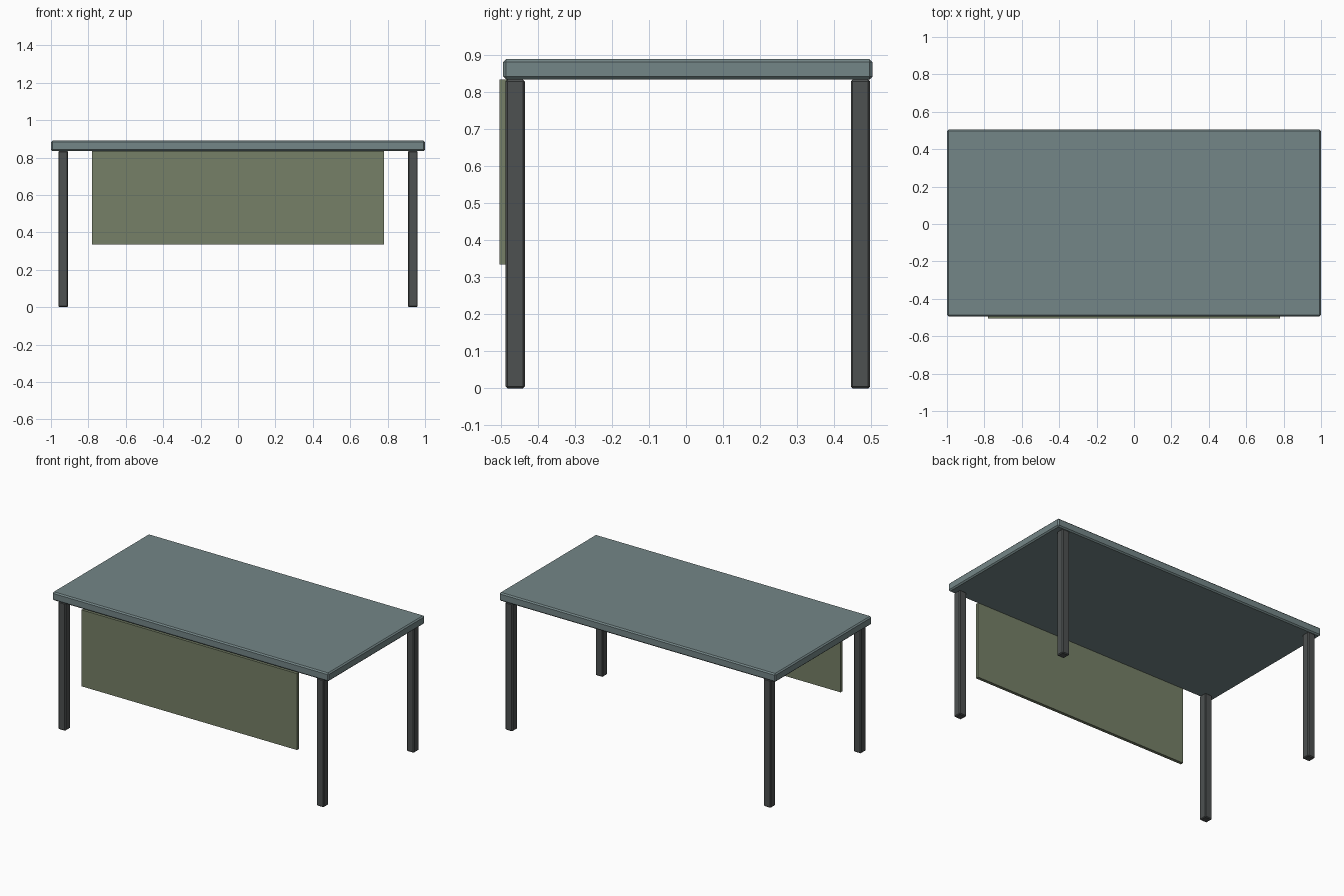
import bpy

default = bpy.data.objects.get("Cube")
if default:
    bpy.data.objects.remove(default, do_unlink=True)


def material(name, rgb):
    m = bpy.data.materials.new(name)
    m.use_nodes = True
    m.diffuse_color = (*rgb, 1)
    m.node_tree.nodes["Principled BSDF"].inputs["Base Color"].default_value = (*rgb, 1)
    return m


def box(name, centre, size, mat, chamfer=0):
    """Box with optional chamfered edges."""
    bpy.ops.mesh.primitive_cube_add(size=1, location=centre)
    ob = bpy.context.object
    ob.name = name
    ob.scale = size
    bpy.ops.object.transform_apply(location=False, rotation=False, scale=True)
    ob.data.materials.append(mat)
    if chamfer:
        mod = ob.modifiers.new("chamfer", "BEVEL")
        mod.width = chamfer
        mod.segments = 1
    return ob


blue_grey = material("blue grey laminate", (0.175, 0.24, 0.245))
olive = material("olive panel", (0.18, 0.215, 0.135))
charcoal = material("charcoal metal", (0.075, 0.082, 0.082))

MID_Y = 0.005    # the front panel stands proud, so the table sits slightly back
LEG_TOP = 0.835

# Tabletop slab
box("tabletop", (0, MID_Y, 0.8625), (2, 0.998, 0.055), blue_grey, 0.008)

# Four square legs
for side, sx in (("right", -1), ("left", 1)):
    for end, sy in (("front", -1), ("back", 1)):
        box(f"{end}_{side}_leg", (sx * 0.935, MID_Y + sy * 0.4665, LEG_TOP / 2),
            (0.052, 0.052, LEG_TOP), charcoal, 0.005)

# Modesty panel hanging at the front
box("modesty_panel", (0, -0.494, 0.585), (1.56, 0.02, 0.5), olive)
